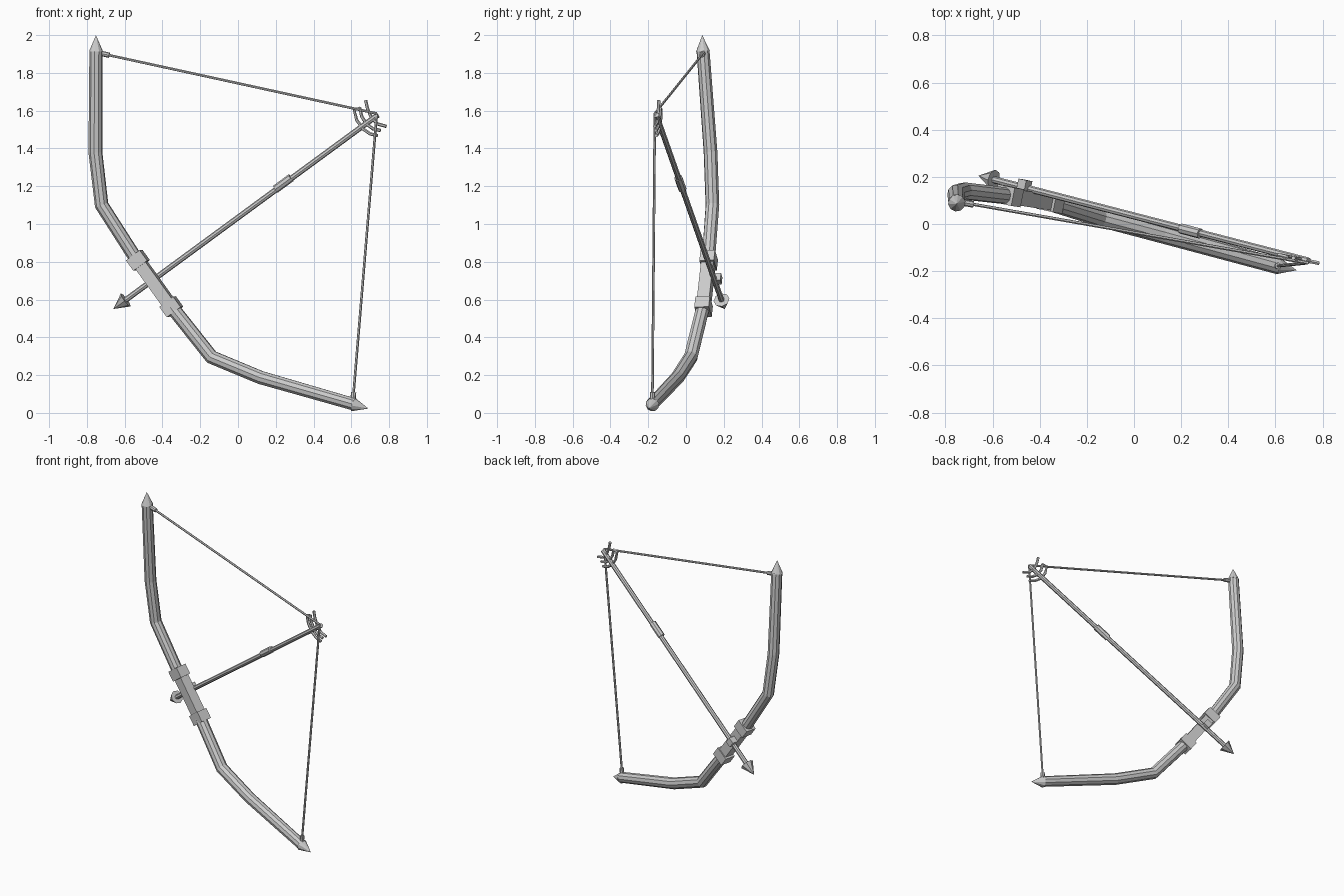
import bpy, bmesh
from mathutils import Vector, Matrix

if "Cube" in bpy.data.objects:
    bpy.data.objects.remove(bpy.data.objects["Cube"])


def finish(name, bm):
    bmesh.ops.recalc_face_normals(bm, faces=bm.faces)
    mesh = bpy.data.meshes.new(name)
    bm.to_mesh(mesh)
    bm.free()
    obj = bpy.data.objects.new(name, mesh)
    bpy.context.collection.objects.link(obj)
    return obj


def tube(name, points, radii, sides=10):
    """Capped faceted tube through points; a zero radius makes a point."""
    pts = [Vector(p) for p in points]
    bm = bmesh.new()
    rings, side = [], None
    for i, p in enumerate(pts):
        before = (p - pts[i - 1]).normalized() if i else Vector()
        after = (pts[i + 1] - p).normalized() if i < len(pts) - 1 else Vector()
        t = (before + after).normalized()
        side = t.orthogonal() if side is None else side - t * side.dot(t)
        side.normalize()
        if radii[i] == 0:
            rings.append([bm.verts.new(p)])
        else:
            rings.append([bm.verts.new(p + radii[i] * (Matrix.Rotation(6.283185307 * k / sides, 3, t) @ side))
                          for k in range(sides)])
    for a, b in zip(rings, rings[1:]):
        for k in range(sides):
            n = (k + 1) % sides
            if len(b) == 1:
                bm.faces.new((a[k], a[n], b[0]))
            else:
                bm.faces.new((a[k], a[n], b[n], b[k]))
    for ring in (rings[0], rings[-1]):
        if len(ring) > 1:
            bm.faces.new(ring)
    return finish(name, bm)


def block(name, centre, size, along):
    """Box whose long axis follows 'along' and whose depth faces the bow plane normal."""
    z = Vector(along).normalized()
    normal = Vector((0.22, 1, 0.0))
    x = normal.cross(z).normalized()
    y = z.cross(x)
    rot = Matrix((x, y, z)).transposed().to_4x4()
    bm = bmesh.new()
    bmesh.ops.create_cube(bm, size=1, matrix=Matrix.Translation(centre) @ rot @ Matrix.Diagonal((*size, 1)))
    return finish(name, bm)


# Bow limbs
tube("upper_limb", [(-0.53, 0.118, 0.80), (-0.722, 0.14, 1.10), (-0.755, 0.13, 1.38), (-0.752, 0.09, 1.92)],
     [0.036, 0.037, 0.037, 0.035])
tube("lower_limb", [(-0.35, 0.09, 0.56), (-0.14, 0.025, 0.295), (0.12, -0.045, 0.187), (0.615, -0.18, 0.045)],
     [0.037, 0.038, 0.037, 0.034])

# Pointed limb tips
tube("upper_tip", [(-0.752, 0.09, 1.915), (-0.752, 0.086, 2.0)], [0.037, 0])
tube("lower_tip", [(0.61, -0.178, 0.044), (0.69, -0.196, 0.023)], [0.037, 0])

# Grip, its two collars and the arrow rest
top, low = Vector((-0.53, 0.12, 0.808)), Vector((-0.353, 0.093, 0.562))
axis = top - low
block("grip", (top + low) / 2, (0.066, 0.066, axis.length), axis)
block("upper_collar", top, (0.092, 0.078, 0.068), axis)
block("lower_collar", low, (0.092, 0.078, 0.068), axis)
block("arrow_rest", (-0.465, 0.165, 0.71), (0.042, 0.045, 0.045), axis)

# Arrow
nock = Vector((0.74, -0.157, 1.577))
tip = Vector((-0.66, 0.205, 0.55))
d = (tip - nock).normalized()
tube("arrow_shaft", [nock, tip - d * 0.07], [0.015, 0.015], 8)
tube("arrow_head", [tip - d * 0.083, tip], [0.043, 0], 8)
band = Vector((0.24, -0.03, 1.215))
tube("arrow_band", [band - d * 0.052, band + d * 0.052], [0.022, 0.022], 8)

# Curved fletching strands around the nock
strands = [
    [(0.648, 1.613), (0.615, 1.605), (0.628, 1.552), (0.66, 1.505), (0.70, 1.477), (0.74, 1.468)],
    [(0.645, 1.615), (0.655, 1.57), (0.68, 1.53), (0.715, 1.504), (0.755, 1.495)],
    [(0.676, 1.655), (0.686, 1.61), (0.706, 1.565), (0.738, 1.53), (0.785, 1.517)],
]
for i, strand in enumerate(strands):
    pts = [(x, -0.157 - 0.2 * (x - 0.74), z) for x, z in strand]
    tube(f"fletching_{i + 1}", pts, [0.009] * len(pts), 6)

# Drawn string with end loops
for name, end in (("upper", Vector((-0.72, 0.09, 1.902))), ("lower", Vector((0.609, -0.178, 0.07)))):
    pull = Vector((0.735, -0.165, 1.585))
    s = (pull - end).normalized()
    tube(name + "_string", [end, pull], [0.007, 0.007], 6)
    tube(name + "_string_loop", [end, end + s * 0.04], [0.014, 0.014], 8)
